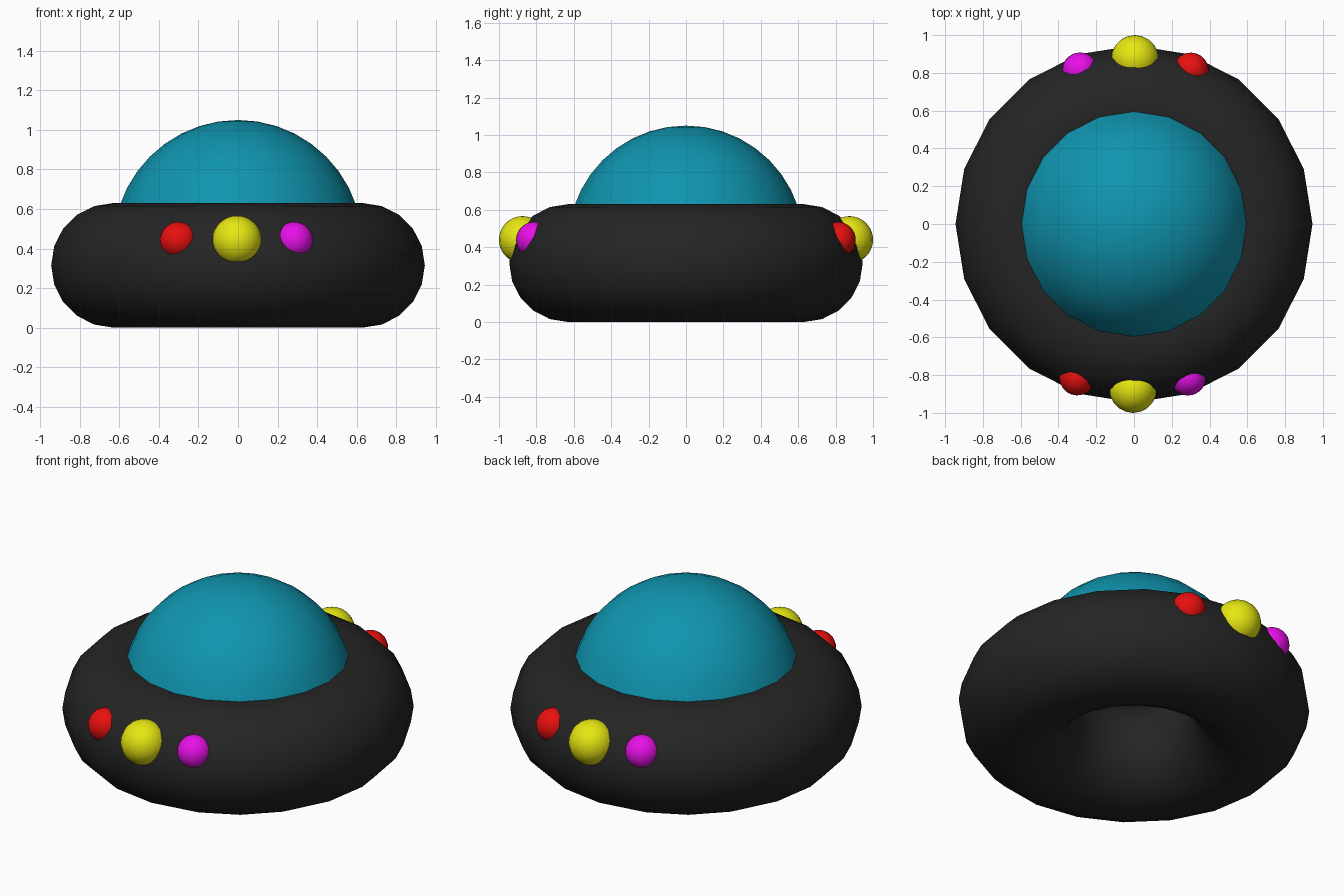
import bpy, bmesh, math

if "Cube" in bpy.data.objects:
    bpy.data.objects.remove(bpy.data.objects["Cube"])


def paint(obj, name, rgb):
    mat = bpy.data.materials.get(name) or bpy.data.materials.new(name)
    mat.diffuse_color = (*rgb, 1)
    mat.use_nodes = True
    mat.node_tree.nodes["Principled BSDF"].inputs["Base Color"].default_value = mat.diffuse_color
    obj.data.materials.append(mat)


def smooth(obj):
    for p in obj.data.polygons:
        p.use_smooth = True


def sphere(name, loc, r, mat, rgb):
    bpy.ops.mesh.primitive_uv_sphere_add(segments=20, ring_count=20, radius=r, location=loc)
    obj = bpy.context.object
    obj.name = name
    smooth(obj)
    paint(obj, mat, rgb)
    return obj


# ring-shaped hull
bpy.ops.mesh.primitive_torus_add(major_segments=20, minor_segments=20, major_radius=0.63,
                                 minor_radius=0.315, location=(0, 0, 0.315))
hull = bpy.context.object
hull.name = "hull_ring"
smooth(hull)
paint(hull, "dark_hull", (0.018, 0.018, 0.018))

# dome: upper cap of a sphere, open underneath
dome = sphere("dome", (0, 0, 0.42), 0.63, "teal_dome", (0.005, 0.30, 0.43))
bm = bmesh.new()
bm.from_mesh(dome.data)
low = [v for v in bm.verts if v.co.z < 0.63 * math.sin(math.radians(18)) - 0.01]
bmesh.ops.delete(bm, geom=low, context='VERTS')
bm.to_mesh(dome.data)
bm.free()

# lights on the front, repeated half a turn round on the back
lights = [("yellow", -0.005, -0.874, 0.126, (0.8, 0.8, 0.006)),
          ("red", -0.301, -0.813, 0.0945, (0.8, 0.005, 0.005)),
          ("magenta", 0.285, -0.814, 0.0945, (0.8, 0.005, 0.8))]
for side, s in (("front", 1), ("back", -1)):
    for colour, x, y, r, rgb in lights:
        sphere(f"{side}_{colour}_light", (s * x, s * y, 0.44), r, colour + "_light", rgb)
